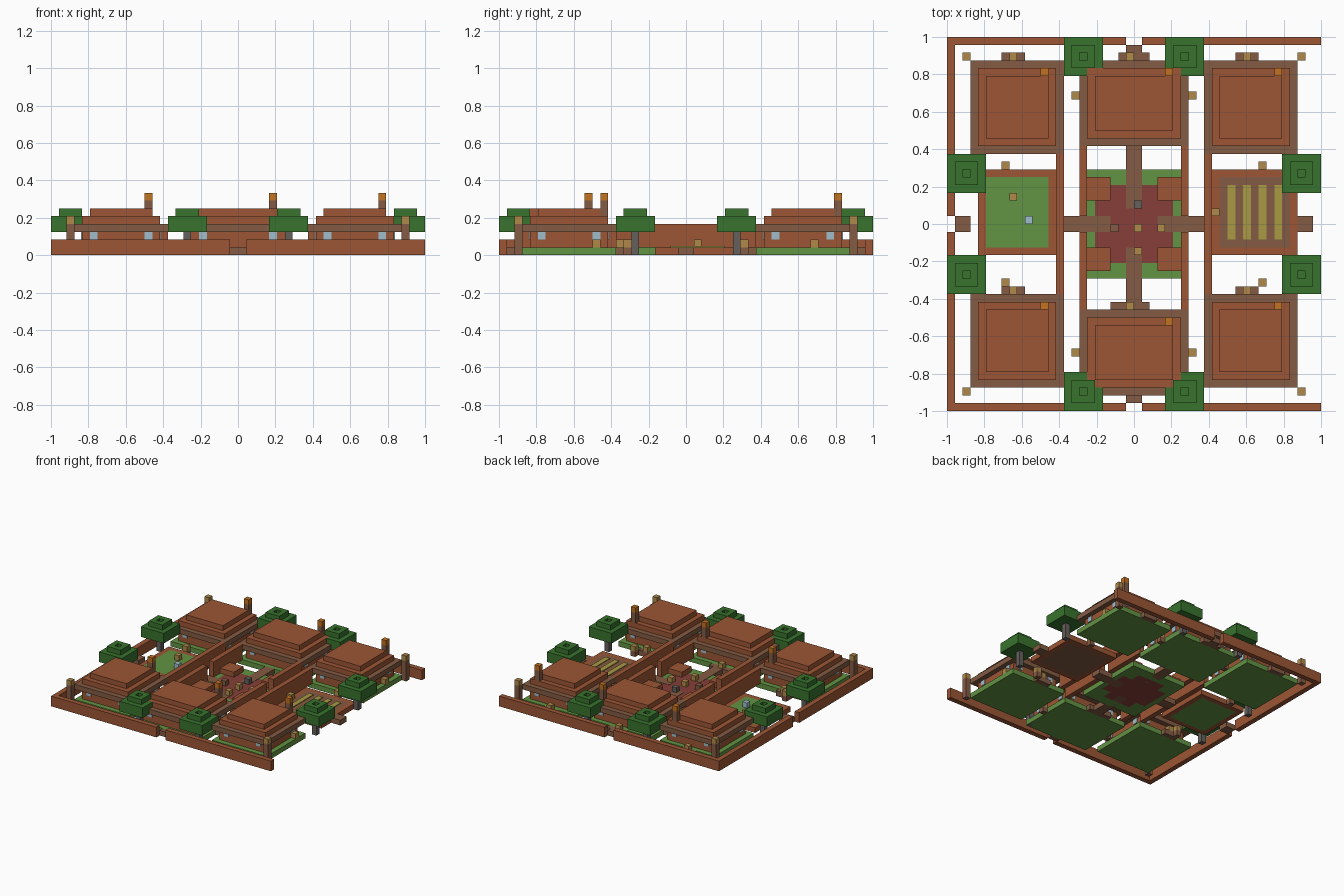
import bpy, bmesh

U = 1 / 24  # one building block

if "Cube" in bpy.data.objects:
    bpy.data.objects.remove(bpy.data.objects["Cube"], do_unlink=True)


def material(name, hex_code):
    rgb = [int(hex_code[i:i + 2], 16) / 255 for i in (0, 2, 4)]
    lin = [c / 12.92 if c <= 0.04045 else ((c + 0.055) / 1.055) ** 2.4 for c in rgb]
    m = bpy.data.materials.new(name)
    m.use_nodes = True
    m.diffuse_color = (*lin, 1)
    bsdf = m.node_tree.nodes["Principled BSDF"]
    bsdf.inputs["Base Color"].default_value = (*lin, 1)
    bsdf.inputs["Roughness"].default_value = 0.9
    return m


BRICK = material("brick", "9C5635")
TIMBER = material("timber", "845B43")
LEAF = material("leaf", "38732D")
GRASS = material("grass", "629343")
CROP = material("crop", "A99A45")
LAMP = material("lamp", "B08A4A")
EMBER = material("ember", "C47222")
GLASS = material("glass", "9FBECB")
PAVING = material("red paving", "873F38")
STONE = material("stone", "65605C")


def boxes(name, mat, spans):
    """One object from boxes given as x0, x1, y0, y1, z0, z1 in blocks."""
    bm = bmesh.new()
    for x0, x1, y0, y1, z0, z1 in spans:
        made = bmesh.ops.create_cube(bm, size=1)["verts"]
        for v in made:
            v.co.x = (x1 if v.co.x > 0 else x0) * U
            v.co.y = (y1 if v.co.y > 0 else y0) * U
            v.co.z = (z1 if v.co.z > 0 else z0) * U
    mesh = bpy.data.meshes.new(name)
    bm.to_mesh(mesh)
    bm.free()
    mesh.materials.append(mat)
    ob = bpy.data.objects.new(name, mesh)
    bpy.context.collection.objects.link(ob)
    return ob


def block(x, y, z0, z1):
    return (x, x + 1, y, y + 1, z0, z1)


def ring(x0, x1, y0, y1, z0, z1):
    """Four one-block-wide borders around a rectangle."""
    return [(x0, x1, y0, y0 + 1, z0, z1), (x0, x1, y1 - 1, y1, z0, z1),
            (x0, x0 + 1, y0 + 1, y1 - 1, z0, z1), (x1 - 1, x1, y0 + 1, y1 - 1, z0, z1)]


def house(name, x0, x1, y0, y1):
    boxes(name + "_floor", GRASS, [(x0, x1, y0, y1, 0, 1)])
    boxes(name + "_walls", BRICK, [(x0 + 1, x1 - 1, y0 + 1, y1 - 1, 1, 3)])
    boxes(name + "_eaves", TIMBER, [(x0, x1, y0, y1, 3, 4)])
    boxes(name + "_roof", BRICK, [(x0 + i, x1 - i, y0 + i, y1 - i, 3 + i, 4 + i) for i in (1, 2)])
    # thin window panes near each corner of every wall
    t = 0.12
    panes = []
    for x in (x0 + 2, x1 - 3):
        for y in (y0 + 1 - t, y1 - 1):
            panes.append((x, x + 1, y, y + t, 2, 3))
    for y in (y0 + 2, y1 - 3):
        for x in (x0 + 1 - t, x1 - 1):
            panes.append((x, x + t, y, y + 1, 2, 3))
    boxes(name + "_windows", GLASS, panes)
    # chimney at the back right of the roof
    boxes(name + "_chimney", TIMBER, [block(x1 - 3, y1 - 2, 5, 7)])
    boxes(name + "_chimney_fire", EMBER, [block(x1 - 3, y1 - 2, 7, 8)])


def step(name, x0, x1, y, lamp_x):
    boxes(name + "_step", TIMBER, [(x0, x1, y, y + 1, 0, 1)])
    boxes(name + "_step_lamp", LAMP, [block(lamp_x, y, 1, 2)])


# houses with doorsteps
for side, x in (("right", -21), ("left", 9)):
    for end, y in (("front", -21), ("back", 9)):
        name = f"{end}_{side}_house"
        house(name, x, x + 12, y, y + 12)
        step(name, x + 4, x + 7, y + 12, x + 5)
house("front_hall", -7, 7, -22, -11)
house("back_hall", -7, 7, 10, 21)
step("front_hall", -3, 2, -11, -1)
step("back_hall", -2, 2, 21, -1)
boxes("wall_lamps", LAMP, [block(20, 16, 1, 2), block(20, -12, 1, 2)])

# outer wall, open on the left side, with gates
boxes("outer_wall", BRICK,
      [(a, b, y, y + 1, 0, 2) for y in (-24, 23) for a, b in ((-24, -1), (1, 24))]
      + [(-24, -23, a, b, 0, 2) for a, b in ((-23, -1), (1, 23))])

# long inner walls
boxes("lane_walls", BRICK,
      [(x, x + 1, -9, 9, 1, 4) for x in (-10, 9)]
      + [(x, x + 1, a, b, 1, 4) for x in (-7, 6) for a, b in ((-11, -1), (1, 10))])

# plaza
boxes("plaza_grass", GRASS,
      [(-6, 6, a, b, 0, 1) for a, b in ((-7, -5), (5, 7))]
      + [(x0, x1, a, b, 0, 1) for x0, x1 in ((-6, -3), (3, 6)) for a, b in ((-5, -3), (3, 5))]
      + [(x, x + 1, -3, 3, 0, 1) for x in (-6, 5)])
boxes("plaza_paving", PAVING, [(-5, 5, -3, 3, 0, 1), (-3, 3, -5, -3, 0, 1), (-3, 3, 3, 5, 0, 1)])
boxes("plaza_corner_blocks", BRICK,
      [(x, x + 3, y, y + 3, 1, 2) for x in (-6, 3) for y in (-6, 3)])
boxes("plaza_figures", LAMP, [block(x, y, 1, 2) for x, y in ((0, -1), (3, -1), (0, -4))])
boxes("plaza_stone", STONE, [block(0, 2, 1, 2)])
boxes("plaza_post", TIMBER, [block(-3, -1, 1, 2)])

# paths, topped a hair above the paving
p = 1.05
boxes("paths", TIMBER, [
    (-1, 1, 2, 10, 0, p), (-1, 1, -10, -3, 0, p),
    (-9, -3, -1, 1, 0, p), (3, 9, -1, 1, 0, p),
    (-1, 1, 22, 23, 0, 1), (-1, 1, -23, -22, 0, 1),
    (-23, -21, -1, 1, 0, 1), (21, 23, -1, 1, 0, 1)])

# pasture and field
boxes("pasture_border", BRICK, ring(-20, -10, -4, 7, 0, 1))
boxes("pasture_grass", GRASS, [(-19, -11, -3, 6, 0, 1)])
boxes("pasture_animal", LAMP, [block(-16, 3, 1, 2)])
boxes("pasture_trough", GLASS, [block(-14, 0, 1, 2)])
boxes("field_border", BRICK, ring(10, 21, -4, 7, 0, 1))
boxes("field_soil", TIMBER, [(11, 20, -3, 6, 0, 1)])
boxes("field_crops", CROP, [(x, x + 1, -2, 5, 1, 1.15) for x in range(12, 20, 2)])
boxes("field_worker", LAMP, [block(10, 1, 1, 2)])

# tall corner lamps and low lamps along the lanes
corners = [(x, y) for x in (-22, 21) for y in (-22, 21)]
low = [(x, y) for x in (-8, 7) for y in (-17, 16)] + [(x, y) for x in (-17, 16) for y in (-8, 7)]
boxes("corner_lamp_posts", TIMBER, [block(x, y, 0, 4) for x, y in corners])
boxes("corner_lamps", LAMP, [block(x, y, 4, 5) for x, y in corners])
boxes("lane_lamp_posts", TIMBER, [block(x, y, 0, 1) for x, y in low])
boxes("lane_lamps", LAMP, [block(x, y, 1, 2) for x, y in low])

# trees with a hollow crown
spots = [(x, y) for x in (-9, 4) for y in (-24, 19)] + [(x, y) for x in (-24, 19) for y in (-9, 4)]
for i, (x, y) in enumerate(spots):
    boxes(f"tree_trunk_{i}", STONE, [block(x + 2, y + 2, 0, 3)])
    boxes(f"tree_leaves_{i}", LEAF,
          [(x, x + 5, y, y + 5, 3, 5)] + ring(x + 1, x + 4, y + 1, y + 4, 5, 6))
